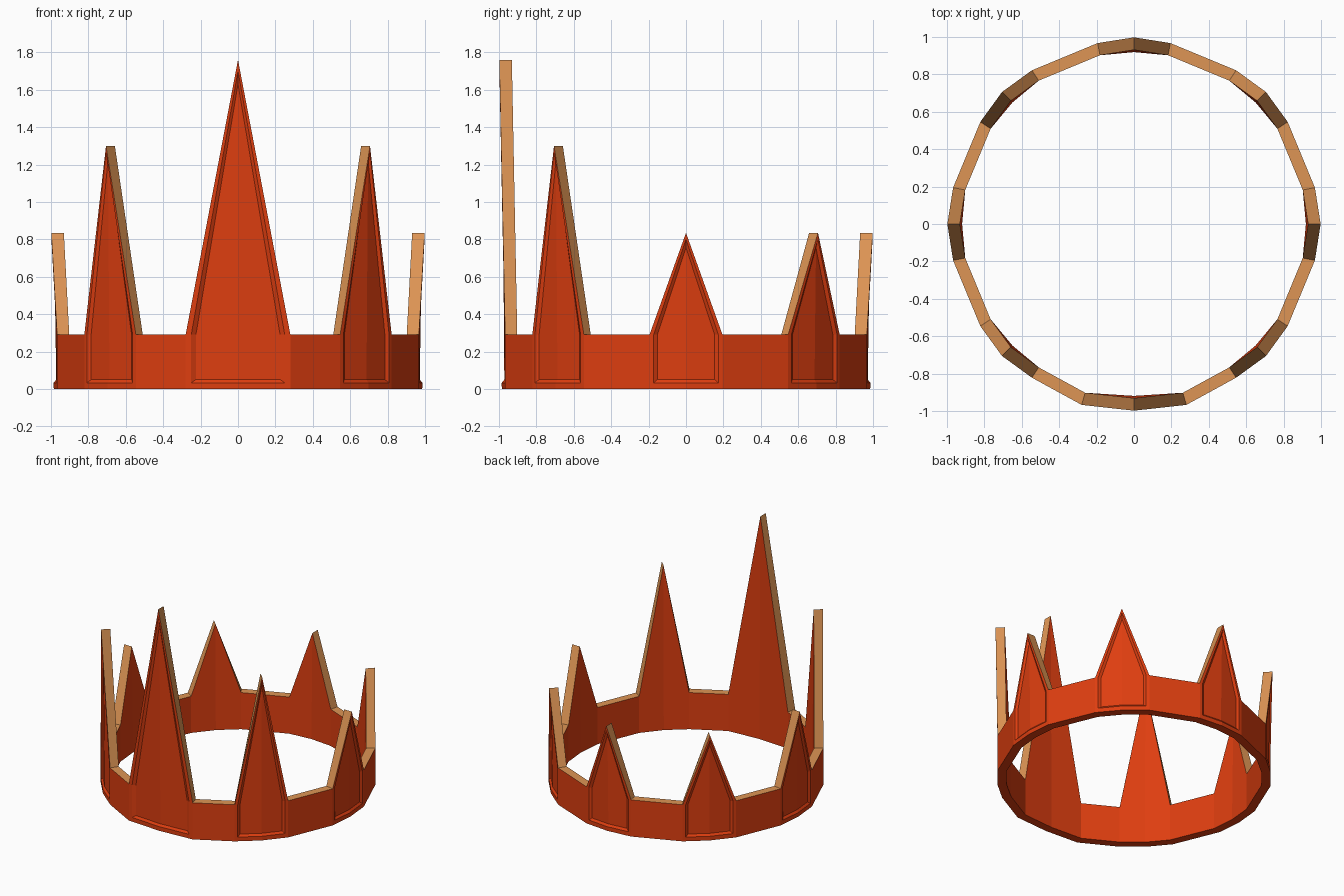
import bpy, bmesh, math
from mathutils import Matrix, Vector

if "Cube" in bpy.data.objects:
    bpy.data.objects.remove(bpy.data.objects["Cube"])

BAND = 0.29      # height of the band between the spikes
INNER = 0.933    # inner wall as a fraction of the outer radius


def material(name, rgb):
    m = bpy.data.materials.new(name)
    m.diffuse_color = (*rgb, 1)
    m.use_nodes = True
    m.node_tree.nodes["Principled BSDF"].inputs["Base Color"].default_value = m.diffuse_color
    return m


bm = bmesh.new()
RED, TAN = 0, 1


def face(points, mat=RED):
    f = bm.faces.new([bm.verts.new(p) for p in points])
    f.material_index = mat


def inner(p):
    return Vector((p.x * INNER, p.y * INNER, p.z))


def wall_edge(a, b, mat):
    # strip joining outer and inner walls
    face([a, b, inner(b), inner(a)], mat)


def spike(angle, w, height, margin, strip, drop1, drop2):
    """Folded spike with recessed panel; returns its left and right outer edges."""
    rot = Matrix.Rotation(angle, 3, 'Z')
    r_edge, r_low, r_tip = 0.967, 0.985, 0.998

    def loop(side, m, low, top, depth):
        pts = []
        for u, z in ((0, low), (w - m, low), (w - m, BAND), (0, top)):
            mid = r_low + (r_tip - r_low) * z / height
            r = mid + (r_edge - mid) * u / w - depth
            pts.append(rot @ Vector((side * u, -r, z)))
        return pts

    edges = []
    for side in (-1, 1):
        rim = loop(side, 0, 0, height, 0)
        line = loop(side, margin, 0.033, height - drop1, 0)
        panel = loop(side, margin + strip, 0.05, height - drop2, 0.014)
        for a, b in ((rim, line), (line, panel)):
            for i in range(3):
                face([a[i], a[i + 1], b[i + 1], b[i]])
        face(panel)
        face([inner(p) for p in rim])
        wall_edge(rim[0], rim[1], RED)
        wall_edge(rim[2], rim[3], TAN)
        edges.append((rim[1], rim[2]))
    return edges


# Eight spikes, counter-clockwise from the front
spikes = []
for i, h in enumerate((1.76, 1.30, 0.835, 0.835, 0.835, 0.835, 0.835, 1.30)):
    if i == 0:
        args = (0.28, h, 0.03, 0.025, 0.06, 0.13)
    else:
        args = (0.195, h, 0.022, 0.02, 0.035, 0.08)
    spikes.append(spike(i * math.pi / 4, *args))

# Band sections between the spikes
for i in range(8):
    a0, a1 = spikes[i][1]
    b0, b1 = spikes[(i + 1) % 8][0]
    face([a0, b0, b1, a1])
    face([inner(p) for p in (a0, b0, b1, a1)])
    wall_edge(a1, b1, TAN)
    wall_edge(a0, b0, RED)

bmesh.ops.remove_doubles(bm, verts=bm.verts, dist=0.0005)
bmesh.ops.recalc_face_normals(bm, faces=bm.faces)
mesh = bpy.data.meshes.new("crown")
bm.to_mesh(mesh)
bm.free()
mesh.materials.append(material("orange red", (0.73, 0.048, 0.005)))
mesh.materials.append(material("tan edge", (0.73, 0.30, 0.09)))
crown = bpy.data.objects.new("crown", mesh)
bpy.context.collection.objects.link(crown)
